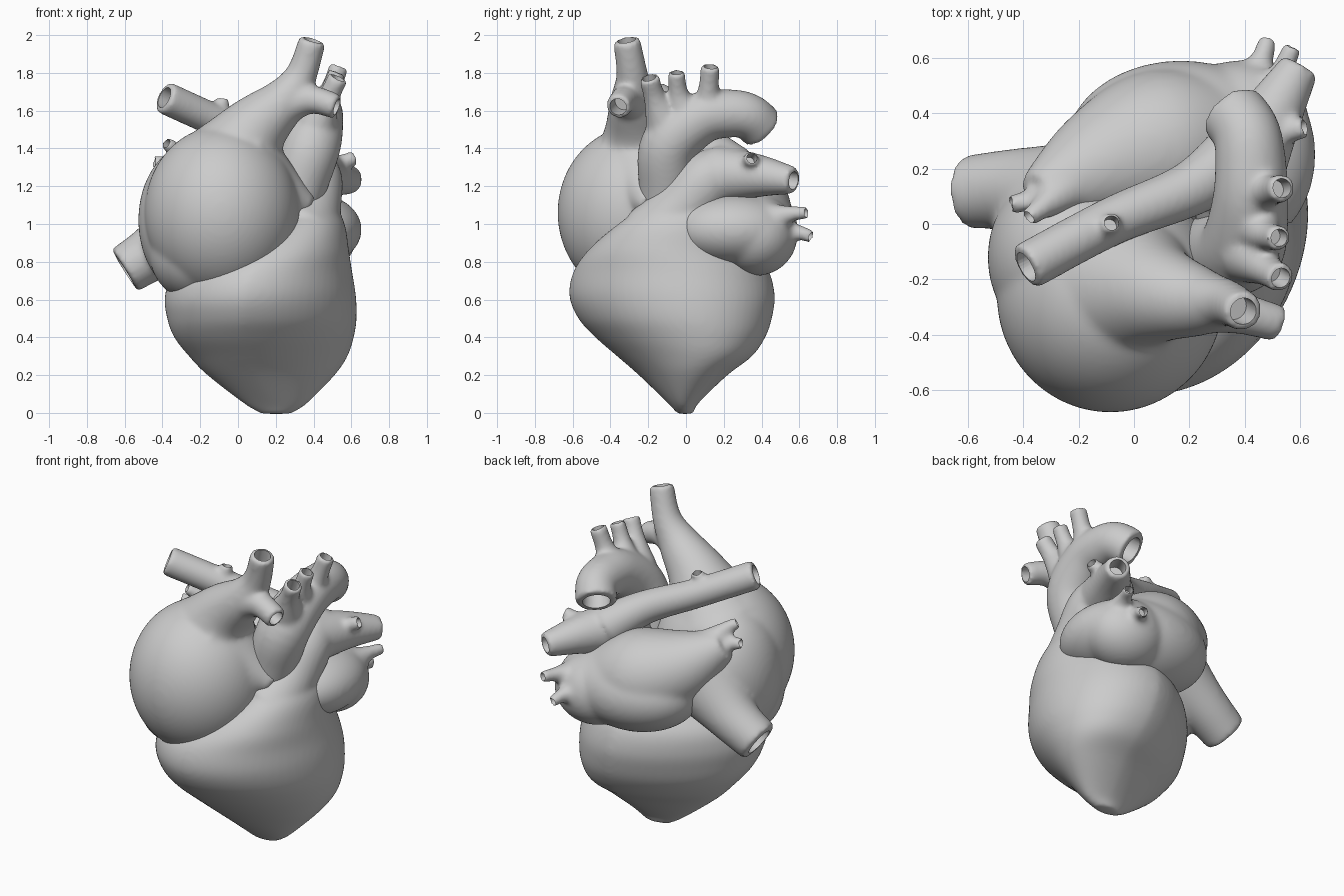
import bpy, bmesh, math
from mathutils import Vector, Matrix

if "Cube" in bpy.data.objects:
    bpy.data.objects.remove(bpy.data.objects["Cube"])

SIDES = 32

def spline(rows, steps=6):
    """Catmull-Rom through rows of numbers."""
    pts = [Vector(r) for r in rows]
    out = []
    for i in range(len(pts) - 1):
        p0, p1 = pts[max(i - 1, 0)], pts[i]
        p2, p3 = pts[i + 1], pts[min(i + 2, len(pts) - 1)]
        for k in range(steps):
            t = k / steps
            out.append(0.5 * (2 * p1 + (p2 - p0) * t + (2 * p0 - 5 * p1 + 4 * p2 - p3) * t * t
                              + (3 * p1 - p0 - 3 * p2 + p3) * t ** 3))
    return out + [pts[-1]]

def skin(bm, rings):
    """Closed surface through rings of points."""
    vs = [[bm.verts.new(p) for p in r] for r in rings]
    n = len(vs[0])
    faces = [bm.faces.new(vs[0][::-1]), bm.faces.new(vs[-1])]
    for a, b in zip(vs, vs[1:]):
        faces += [bm.faces.new((a[j], a[(j + 1) % n], b[(j + 1) % n], b[j])) for j in range(n)]
    bmesh.ops.recalc_face_normals(bm, faces=faces)

def tube(bm, rows, steps=6):
    """Vessel along rows of (x, y, z, radius)."""
    pts = spline(rows, steps)
    cs = [p.to_3d() for p in pts]
    u, rings = Vector((0.31, 0.87, 0.38)), []
    for i, c in enumerate(cs):
        t = (cs[min(i + 1, len(cs) - 1)] - cs[max(i - 1, 0)]).normalized()
        u = (u - t * u.dot(t)).normalized()
        w = t.cross(u)
        rings.append([c + pts[i][3] * (u * math.cos(a) + w * math.sin(a))
                      for a in (2 * math.pi * j / SIDES for j in range(SIDES))])
    skin(bm, rings)

def blob(bm, c, r):
    m = Matrix.Translation(c) @ Matrix.Diagonal((*r, 1))
    bmesh.ops.create_uvsphere(bm, u_segments=64, v_segments=40, radius=1, matrix=m)

def bore(bm, rows):
    """Cutter that hollows the last end of a vessel."""
    a, b = Vector(rows[-2][:3]), Vector(rows[-1][:3])
    d, r = (b - a).normalized(), rows[-1][3]
    tube(bm, [(*(b - d * min(.12, 1.6 * r)), r * .66), (*(b + d * 0.05), r * .66)], 1)

def to_object(bm, name):
    me = bpy.data.meshes.new(name)
    bm.to_mesh(me)
    bm.free()
    ob = bpy.data.objects.new(name, me)
    bpy.context.collection.objects.link(ob)
    return ob

def part(name, fill, vessels, closed=(), soft=12):
    """Fuse blobs and vessels into one smooth skin, then hollow the vessel mouths."""
    bm, cut = bmesh.new(), bmesh.new()
    fill(bm)
    for v in closed:
        tube(bm, v)
    for v in vessels:
        tube(bm, v)
        bore(cut, v)
    ob, cutter = to_object(bm, name), to_object(cut, name + "_cutter")
    cutter.hide_render = True
    m = ob.modifiers.new("fuse", 'REMESH')
    m.mode, m.voxel_size = 'VOXEL', 0.013
    m = ob.modifiers.new("soften", 'SMOOTH')
    m.factor, m.iterations = 0.5, soft
    m = ob.modifiers.new("hollow", 'BOOLEAN')
    m.operation, m.solver, m.object = 'DIFFERENCE', 'EXACT', cutter
    dg = bpy.context.evaluated_depsgraph_get()
    me = bpy.data.meshes.new_from_object(ob.evaluated_get(dg))
    ob.modifiers.clear()
    ob.data = me
    bpy.data.objects.remove(cutter)
    bpy.ops.object.select_all(action='DESELECT')
    ob.select_set(True)
    bpy.context.view_layer.objects.active = ob
    bpy.ops.object.shade_smooth_by_angle(angle=math.radians(50))

# Ventricles: level sections (z, xmin, xmax, ymin, ymax, skew), narrower on the left side
def ventricle_body(bm):
    sections = [(-.005, .12, .28, -.045, .04, 0), (.05, .03, .365, -.095, .065, .02),
                (.2, -.15, .50, -.25, .22, .09), (.3, -.245, .565, -.365, .35, .11),
                (.4, -.325, .60, -.48, .42, .11), (.5, -.365, .618, -.57, .455, .1),
                (.62, -.38, .617, -.618, .47, .085), (.75, -.33, .60, -.595, .44, .06),
                (.87, -.15, .585, -.51, .36, .02), (1.0, .1, .565, -.36, .30, .0),
                (1.12, .25, .51, -.19, .24, 0)]
    rings = []
    for z, x0, x1, y0, y1, s in spline(sections):
        ring = []
        for j in range(64):
            c, n = math.cos(math.pi * j / 32), math.sin(math.pi * j / 32)
            slim = 1 - .16 * max(0, -c)
            ring.append(Vector(((x0 + x1) / 2 + (x1 - x0) / 2 * c + s * n,
                                (y0 + y1) / 2 + (y1 - y0) / 2 * n * slim, z)))
        rings.append(ring)
    skin(bm, rings)

# Ventricles with pulmonary trunk and arteries
part("ventricles_and_pulmonary_artery", ventricle_body, [
    [(.38, .25, 1.29, .13), (.2, .125, 1.41, .10), (-.08, .01, 1.53, .088), (-.39, -.155, 1.67, .087)],
    [(.38, .17, 1.26, .16), (.49, .38, 1.255, .115), (.6, .57, 1.23, .072)],
    [(.45, .3, 1.28, .07), (.54, .33, 1.32, .045), (.62, .35, 1.35, .042)],
    [(-.1, -.02, 1.52, .06), (-.09, -.01, 1.6, .04), (-.08, .005, 1.665, .04)]],
    closed=[[(.34, -.15, .93, .2), (.38, -.02, 1.08, .165), (.39, .12, 1.23, .165), (.41, .27, 1.27, .12)]],
    soft=14)

# Right atrium with both venae cavae
def right_atrium_body(bm):
    blob(bm, (-.085, -.26, 1.06), (.41, .42, .46))
    blob(bm, (-.23, -.12, 1.02), (.298, .33, .41))
    blob(bm, (-.22, -.22, .85), (.25, .3, .26))

part("right_atrium_and_venae_cavae", right_atrium_body, [
    [(-.06, -.22, 1.26, .32), (.08, -.25, 1.49, .19), (.24, -.28, 1.65, .125),
     (.335, -.285, 1.79, .085), (.395, -.315, 1.975, .073)],
    [(.22, -.28, 1.62, .12), (.38, -.32, 1.66, .078), (.525, -.36, 1.62, .068)],
    [(-.22, .07, 1.02, .24), (-.42, .12, .87, .155), (-.6, .115, .755, .132)]],
    closed=[[(.0, -.25, 1.3, .26), (.17, -.22, 1.2, .18), (.38, -.19, 1.09, .06)]], soft=20)

# Left atrium with pulmonary veins
def left_atrium_body(bm):
    blob(bm, (.17, .27, .98), (.42, .32, .26))
    blob(bm, (.41, .25, .97), (.245, .325, .19))
    blob(bm, (.38, .37, .94), (.25, .22, .215))

part("left_atrium_and_veins", left_atrium_body, [
    [(-.25, .14, 1.26, .09), (-.36, .09, 1.31, .046), (-.45, .07, 1.33, .037)],
    [(-.25, .12, 1.30, .09), (-.33, .06, 1.39, .046), (-.385, .02, 1.43, .037)],
    [(.45, .36, 1.0, .14), (.53, .54, 1.05, .05), (.575, .645, 1.06, .037)],
    [(.40, .44, .95, .12), (.46, .59, .955, .046), (.485, .67, .93, .039)]],
    closed=[[(.32, .29, .99, .23), (.1, .28, 1.06, .28), (-.13, .2, 1.16, .215), (-.35, .1, 1.31, .09)]],
    soft=24)

# Aorta with arch branches
part("aorta", lambda bm: None, [
    [(.25, -.1, .95, .13), (.32, -.1, 1.2, .15), (.39, -.085, 1.42, .155), (.42, .08, 1.56, .138),
     (.42, .23, 1.585, .128), (.405, .33, 1.57, .122), (.355, .4, 1.51, .122)],
    [(.42, -.11, 1.54, .11), (.48, -.165, 1.67, .06), (.53, -.195, 1.775, .055)],
    [(.43, .0, 1.57, .11), (.48, -.04, 1.69, .055), (.525, -.05, 1.805, .047)],
    [(.43, .12, 1.59, .11), (.49, .12, 1.71, .058), (.535, .13, 1.835, .052)]])
